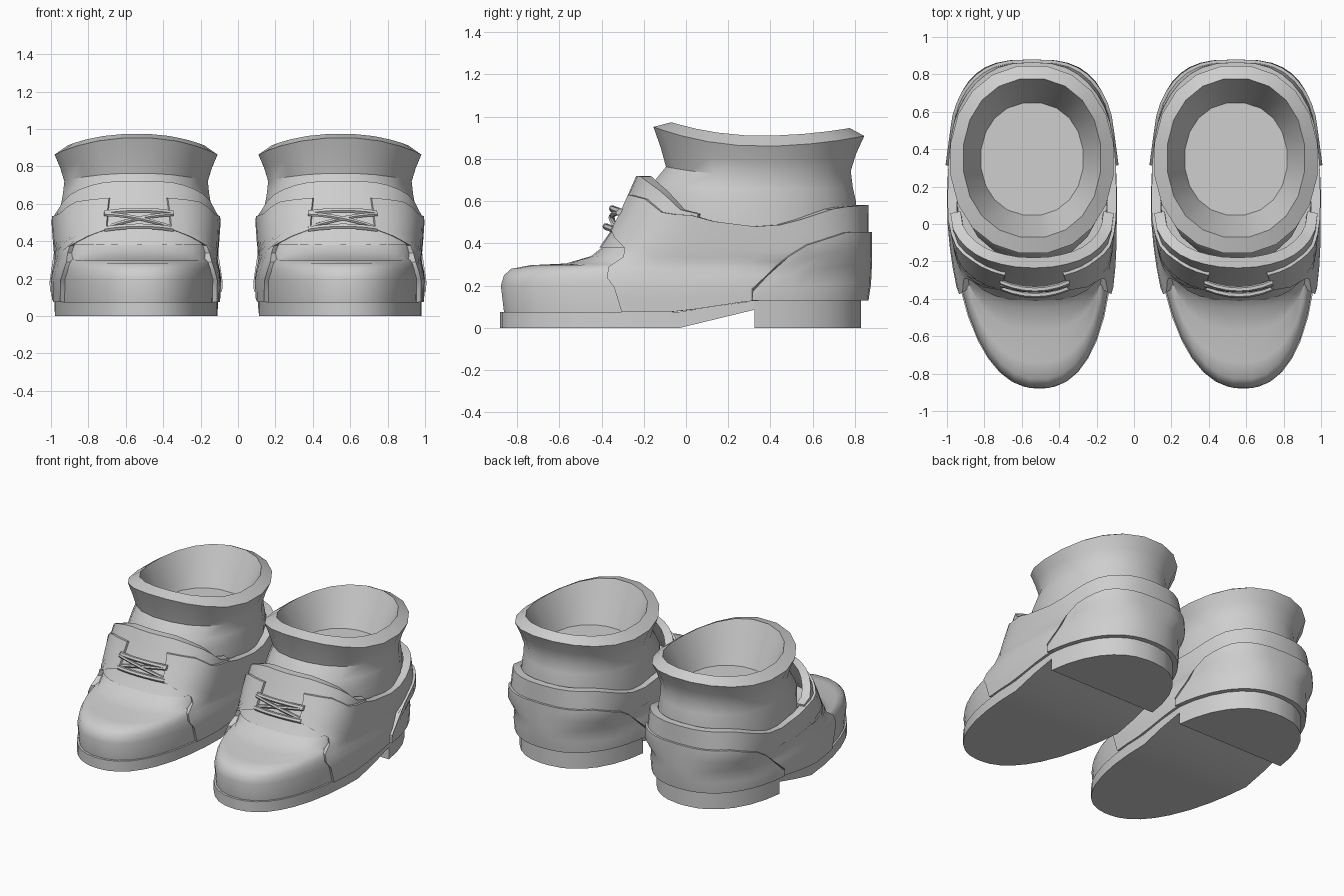
import bpy, bmesh, math

if "Cube" in bpy.data.objects:
    bpy.data.objects.remove(bpy.data.objects["Cube"])

mat = bpy.data.materials.new("grey leather")
mat.diffuse_color = (0.62, 0.62, 0.62, 1)
mat.use_nodes = True
mat.node_tree.nodes["Principled BSDF"].inputs["Base Color"].default_value = mat.diffuse_color
CX = 0.545   # sideways distance of each boot from the middle
C = 0.15     # lengthwise centre of the foot outline


def interp(table, t):
    """Linear lookup; table rows are (key, value, value...)."""
    if t <= table[0][0]:
        return table[0][1:]
    for a, b in zip(table, table[1:]):
        if t <= b[0]:
            f = (t - a[0]) / (b[0] - a[0])
            return tuple(p + (q - p) * f for p, q in zip(a[1:], b[1:]))
    return table[-1][1:]


def oval(phi, yf, yb, w, n, c):
    """Point of a superellipse outline; phi = 0 is the toe, pi the heel."""
    s, k = math.sin(phi), math.cos(phi)
    x = w * math.copysign(abs(s) ** (2 / n), s)
    r = abs(k) ** (2 / n)
    return x, c - (c - yf) * r if k > 0 else c + (yb - c) * r


def finish(name, bm):
    """Make the left boot part and its copy on the right boot."""
    for v in bm.verts:
        v.co.x += 0.045 * max(0, -v.co.y)   # toes turn slightly to one side
    bmesh.ops.remove_doubles(bm, verts=bm.verts, dist=0.0005)
    bmesh.ops.recalc_face_normals(bm, faces=bm.faces)
    me = bpy.data.meshes.new(name)
    bm.to_mesh(me)
    bm.free()
    me.materials.append(mat)
    for side, x in (("left", -CX), ("right", CX)):
        ob = bpy.data.objects.new(side + "_" + name, me)
        ob.location.x = x
        bpy.context.collection.objects.link(ob)


def loft(name, rings):
    """Skin closed rings of equal, even size and cap both ends."""
    bm = bmesh.new()
    vs = [[bm.verts.new(p) for p in r] for r in rings]
    n = len(rings[0])
    for a, b in zip(vs, vs[1:]):
        for j in range(n):
            bm.faces.new((a[j], a[(j + 1) % n], b[(j + 1) % n], b[j]))
    for r in (vs[0], vs[-1]):
        for j in range(n // 2 - 1):
            bm.faces.new((r[j], r[j + 1], r[n - 2 - j], r[n - 1 - j]))
    finish(name, bm)


# Foot form by height: z, toe y, heel y, half width, squareness
FOOT = [(.07, -.865, .815, .425, 2.3), (.20, -.88, .835, .43, 2.3),
        (.25, -.865, .84, .422, 2.3), (.28, -.83, .84, .415, 2.3),
        (.297, -.74, .84, .41, 2.35), (.305, -.57, .84, .41, 2.6),
        (.34, -.45, .84, .415, 3), (.40, -.375, .84, .42, 3),
        (.47, -.34, .84, .425, 2.8), (.55, -.30, .84, .43, 2.6),
        (.63, -.265, .84, .425, 2.4), (.72, -.225, .82, .42, 2.3)]
SOLE_TOP = [(-.04, .075), (.31, .13)]


def foot(phi, z, d=0.0):
    yf, yb, w, n = interp(FOOT, z)
    return oval(phi, yf - d, yb + d, w + d, n, C)


def sole_top(y):
    return interp(SOLE_TOP, y)[0]


# Toe box and inner foot
rings = []
for row in FOOT[:9]:
    ring = []
    for i in range(36):
        x, y = foot(2 * math.pi * (i + .5) / 36, row[0])
        ring.append((x, y, max(sole_top(y), min(row[0], .45 if y > -.2 else 1))))
    rings.append(ring)
loft("toe_box", rings)


def panel(name, span, top, zref, bottom, rows, cols, d, thick):
    """Thick leather panel wrapped on the foot between a bottom and a top line."""
    rings = []
    for k in range(cols + 1):
        outer, inner = [], []
        for v in rows:
            a, b = span(v)
            phi = a + (b - a) * k / cols
            zt = interp(top, foot(phi, zref)[1])[0]
            zb = bottom(foot(phi, .1)[1])
            z = zb + (zt - zb) * v
            outer.append((*foot(phi, z, d), z))
            inner.append((*foot(phi, z, d - thick), z))
        rings.append(outer + inner[::-1])
    loft(name, rings)


# Side quarters with lace flaps
EDGE = [(0, .94), (.25, .93), (.45, .9), (.58, .8), (.64, .58), (.7, .36), (1, .38)]
COLLAR = [(-.28, .63), (-.2, .61), (-.09, .54), (.03, .535), (.1, .51),
          (.3, .48), (.45, .49), (.7, .57), (.87, .585)]


def quarter_span(v):
    a = math.asin(interp(EDGE, v)[0] ** 1.3)
    return a, 2 * math.pi - a


panel("quarter", quarter_span, COLLAR, .55, sole_top,
      (0, .12, .25, .35, .45, .52, .58, .64, .7, .85, 1), 36, .025, .05)

# Heel counter
COUNTER = [(.31, .15), (.36, .28), (.46, .38), (.6, .42), (.72, .455)]
panel("heel_counter", lambda v: (1.757, 2 * math.pi - 1.757), COUNTER, .3,
      lambda y: .13, (0, .25, .5, .75, 1), 20, .04, .03)

# Tongue
TONGUE = [(-.24, .72), (-.1, .64), (.03, .54)]
panel("tongue", lambda v: (-1.45, 1.45), TONGUE, .65,
      lambda y: .38, (0, .25, .5, .75, 1), 16, .01, .055)

# Ankle shaft, rim, lining and insole: z, front y, back y, half width, rim sag
SHAFT = [(.42, -.2, .81, .41, 0), (.6, -.21, .81, .405, 0),
         (.655, -.165, .795, .395, .3), (.72, -.10, .785, .388, .6),
         (.79, -.125, .81, .41, .8), (.86, -.16, .85, .44, 1),
         (.91, -.075, .78, .37, 1), (.68, .045, .65, .275, 0)]
rings = []
for z, yf, yb, w, sag in SHAFT:
    ring = []
    for i in range(20):
        x, y = oval(2 * math.pi * (i + .5) / 20, yf, yb, w, 2.15, (yf + yb) / 2)
        t = (y - .35) / .5
        ring.append((x, y, z + sag * (.09 if t < 0 else .05) * t * t))
    rings.append(ring)
loft("shaft", rings)


# Sole and heel block from cross sections along the length
def half_width(y):
    t = (C - y) / 1.03 if y < C else (y - C) / .68
    return .437 * max(0, 1 - min(1, t) ** 2.3) ** (1 / 2.3)


def slab(name, stations, low, high):
    loft(name, [[(-half_width(y), y, low(y)), (half_width(y), y, low(y)),
                 (half_width(y), y, high(y)), (-half_width(y), y, high(y))]
                for y in stations])


slab("sole", [-.8795, -.87, -.84, -.79, -.72, -.63, -.5, -.35, -.2, -.03, .15, .33],
     lambda y: max(0, (y + .03) * .085 / .35), sole_top)
slab("heel_block", [.325, .45, .57, .67, .74, .79, .815, .8295],
     lambda y: 0.0, lambda y: .135)


# Laces: bowed cords between the flaps
def lace(name, z0, z1, y, bow, r):
    rings = []
    for i in range(7):
        t = i / 3 - 1
        cz, cy = (z0 + z1) / 2 + (z1 - z0) / 2 * t - .015 * t * t, y - bow * (1 - t * t)
        rings.append([(.185 * t, cy + r * math.cos(a), cz + r * math.sin(a))
                      for a in (math.pi * j / 3 for j in range(6))])
    loft(name, rings)


lace("upper_lace", .565, .565, -.31, .04, .016)
lace("lower_lace", .48, .48, -.34, .04, .016)
lace("cross_lace_a", .56, .485, -.325, .03, .012)
lace("cross_lace_b", .485, .56, -.32, .03, .012)

# Smooth shading with sharp leather edges
for ob in bpy.context.scene.objects:
    ob.select_set(True)
    bpy.context.view_layer.objects.active = ob
bpy.ops.object.shade_smooth_by_angle(angle=math.radians(38))
